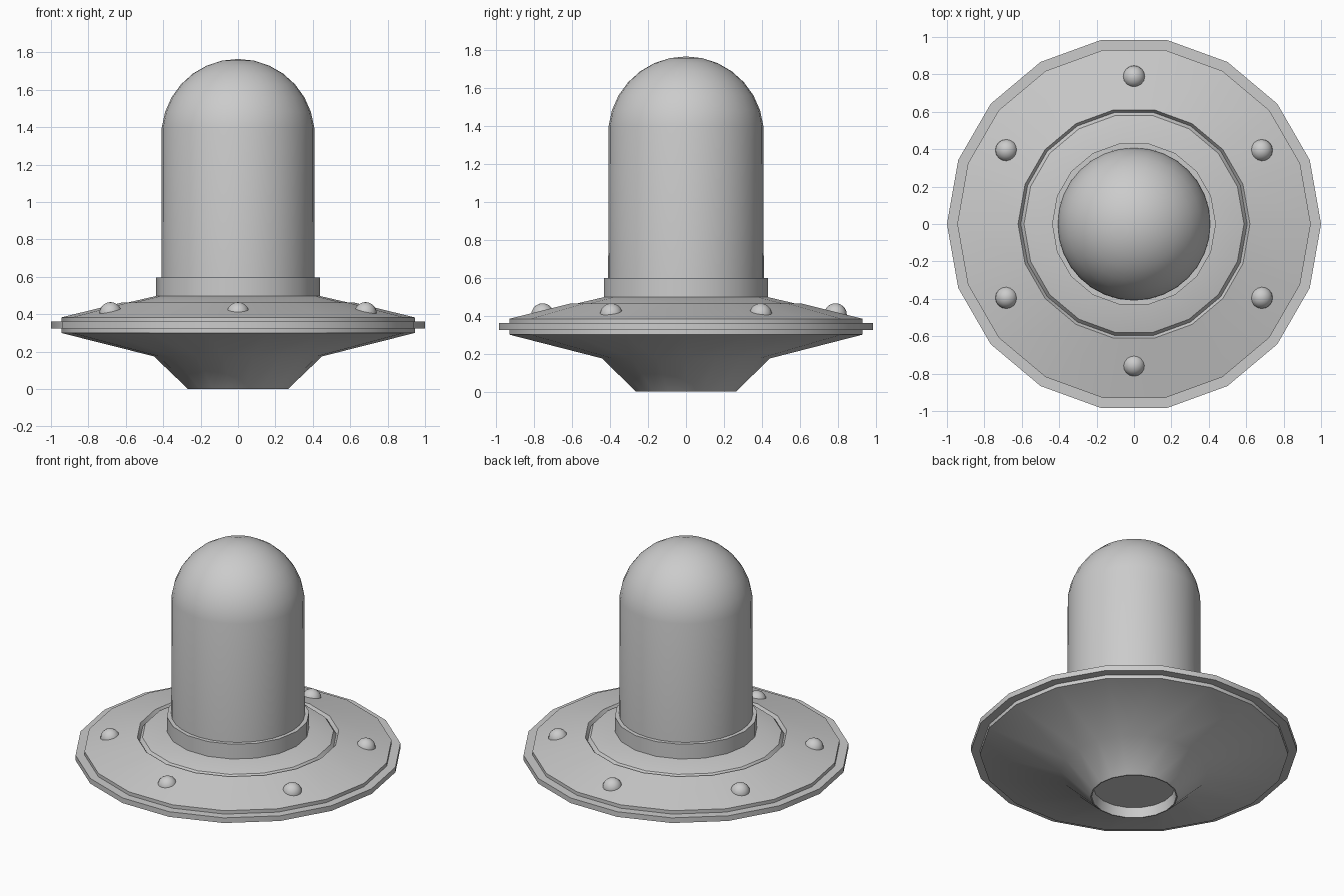
import bpy, bmesh, math

if "Cube" in bpy.data.objects:
    bpy.data.objects.remove(bpy.data.objects["Cube"])


def lathe(name, profile, sides, smooth=30):
    """Revolve an (r, z) profile about z; r = 0 ends close to a point."""
    bm = bmesh.new()
    rings = []
    for r, z in profile:
        if r == 0:
            rings.append([bm.verts.new((0, 0, z))] * sides)
        else:
            angles = [2 * math.pi * i / sides for i in range(sides)]
            rings.append([bm.verts.new((r * math.cos(a), r * math.sin(a), z)) for a in angles])
    for low, high in zip(rings, rings[1:]):
        for i in range(sides):
            j = (i + 1) % sides
            bm.faces.new(dict.fromkeys((low[i], low[j], high[j], high[i])))
    bmesh.ops.recalc_face_normals(bm, faces=bm.faces)
    mesh = bpy.data.meshes.new(name)
    bm.to_mesh(mesh)
    bm.free()
    obj = bpy.data.objects.new(name, mesh)
    bpy.context.collection.objects.link(obj)
    bpy.ops.object.select_all(action='DESELECT')
    obj.select_set(True)
    bpy.context.view_layer.objects.active = obj
    bpy.ops.object.shade_smooth_by_angle(angle=math.radians(smooth))
    return obj


# Saucer: recessed foot, lower hull, stepped rim, grooved upper deck
lathe("saucer_hull", [
    (0, 0.065), (0.25, 0.065), (0.26, 0), (0.267, 0),
    (0.45, 0.175), (0.945, 0.30), (0.945, 0.325),
    (1.0, 0.325), (1.0, 0.36), (0.945, 0.36), (0.945, 0.383),
    (0.62, 0.463), (0.605, 0.44), (0.588, 0.463),
    (0.44, 0.497), (0, 0.497)], 18)

# Collar holding the canopy
lathe("canopy_collar", [
    (0.40, 0.49), (0.438, 0.49), (0.438, 0.597), (0.40, 0.597), (0.40, 0.49)], 18)

# Tall domed canopy
R, CENTRE = 0.41, 1.355
arc = [math.radians(6 + 12 * i) for i in range(7)]
lathe("canopy", [(0, 0.5), (R, 0.5)]
      + [(R * math.cos(a), CENTRE + R * math.sin(a)) for a in arc]
      + [(0, CENTRE + R)], 32)

# Six round lamps on the deck
for n in range(6):
    a = math.radians(90 + 60 * n)
    radius = 0.755 if n == 3 else 0.787
    lamp = lathe("deck_lamp_%d" % (n + 1), [
        (0.06 * math.sin(t), -0.06 * math.cos(t)) if 0 < k < 10 else (0, -0.06 if k == 0 else 0.06)
        for k in range(11) for t in [math.pi * k / 10]], 16, 40)
    lamp.location = (radius * math.cos(a), radius * math.sin(a), 0.405)
